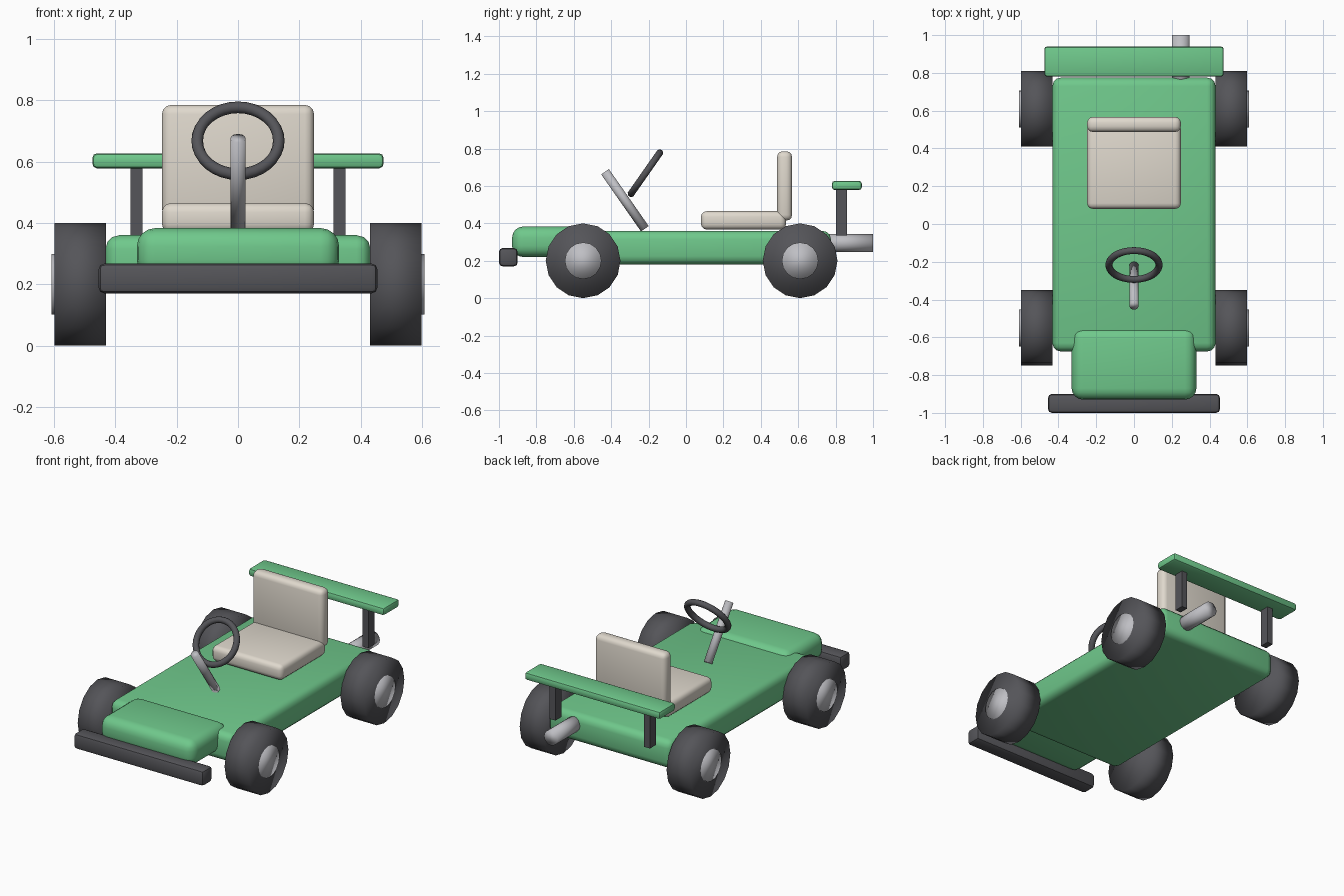
import bpy
from math import radians, pi
from mathutils import Vector

if "Cube" in bpy.data.objects:
    bpy.data.objects.remove(bpy.data.objects["Cube"])


def material(name, rgb):
    m = bpy.data.materials.new(name)
    m.diffuse_color = (*rgb, 1)
    m.use_nodes = True
    m.node_tree.nodes["Principled BSDF"].inputs["Base Color"].default_value = m.diffuse_color
    return m


GREEN = material("green_paint", (0.16, 0.58, 0.26))
CREAM = material("cream_vinyl", (0.74, 0.69, 0.61))
DARK = material("dark_rubber", (0.09, 0.09, 0.10))
METAL = material("metal", (0.52, 0.52, 0.55))


def finish(name, mat):
    ob = bpy.context.object
    ob.name = name
    ob.data.materials.append(mat)
    return ob


def box(name, mat, x, y, z, bevel=0.0, segments=3):
    """Box from (min, max) ranges, with optional rounded edges."""
    lo, hi = Vector((x[0], y[0], z[0])), Vector((x[1], y[1], z[1]))
    bpy.ops.mesh.primitive_cube_add(size=1, location=(lo + hi) / 2)
    bpy.context.object.scale = hi - lo
    bpy.ops.object.transform_apply(location=False, rotation=False, scale=True)
    ob = finish(name, mat)
    if bevel:
        mod = ob.modifiers.new("round", "BEVEL")
        mod.width, mod.segments = bevel, segments
        bpy.ops.object.modifier_apply(modifier=mod.name)
        bpy.ops.object.shade_smooth_by_angle(angle=radians(40))
    return ob


def rod(name, mat, a, b, radius, sides=16):
    """Cylinder between two points, fully smooth shaded."""
    a, b = Vector(a), Vector(b)
    bpy.ops.mesh.primitive_cylinder_add(
        vertices=sides, radius=radius, depth=(b - a).length, location=(a + b) / 2,
        rotation=(b - a).to_track_quat('Z', 'Y').to_euler())
    bpy.ops.object.shade_smooth()
    return finish(name, mat)


# Chassis, nose and front bumper
box("body", GREEN, (-0.432, 0.432), (-0.675, 0.775), (0.18, 0.36), 0.045)
box("nose", GREEN, (-0.33, 0.33), (-0.93, -0.55), (0.22, 0.383), 0.06, 4)
box("front_bumper", DARK, (-0.455, 0.455), (-1.0, -0.9), (0.17, 0.268), 0.02, 2)

# Seat
box("seat_cushion", CREAM, (-0.248, 0.248), (0.08, 0.535), (0.367, 0.465), 0.03)
box("seat_back", CREAM, (-0.248, 0.248), (0.487, 0.567), (0.415, 0.785), 0.03)

# Steering column and wheel
rod("steering_column", METAL, (0, -0.22, 0.371), (0, -0.433, 0.676), 0.025, 12)
bpy.ops.mesh.primitive_torus_add(
    major_radius=0.133, minor_radius=0.019, major_segments=32, minor_segments=10,
    location=(0, -0.217, 0.668), rotation=(radians(55), 0, 0))
bpy.ops.object.shade_smooth()
finish("steering_wheel", DARK)

# Wheels with hubs, and rear wing posts, on both sides
for side, s in (("right", 1), ("left", -1)):
    for end, y in (("front", -0.55), ("rear", 0.61)):
        rod(f"{end}_{side}_tyre", DARK, (s * 0.431, y, 0.2), (s * 0.598, y, 0.2), 0.2)
        rod(f"{end}_{side}_hub", METAL, (s * 0.5, y, 0.2), (s * 0.608, y, 0.2), 0.098)
    box(f"{side}_wing_post", DARK, sorted((s * 0.311, s * 0.351)),
        (0.802, 0.862), (0.335, 0.59))

# Rear wing and exhaust
box("rear_wing", GREEN, (-0.475, 0.475), (0.78, 0.94), (0.578, 0.627), 0.015, 2)
rod("exhaust_pipe", METAL, (0.247, 0.7, 0.295), (0.247, 1.0, 0.295), 0.047)
